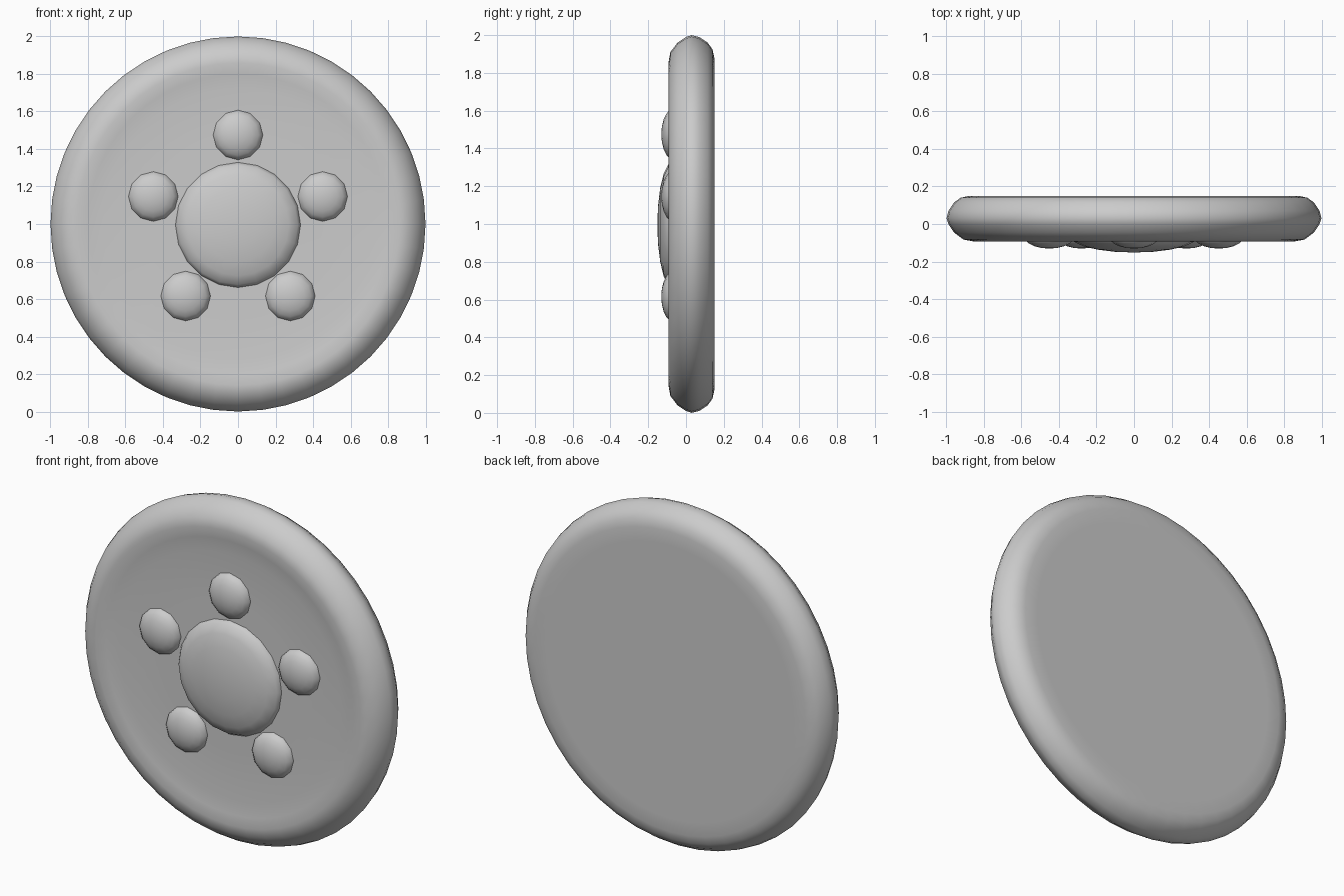
import bpy, bmesh, math

if "Cube" in bpy.data.objects:
    bpy.data.objects.remove(bpy.data.objects["Cube"])

# One flat grey for the whole shield
grey = bpy.data.materials.new("light grey")
grey.diffuse_color = (0.6, 0.6, 0.6, 1)
grey.use_nodes = True
grey.node_tree.nodes["Principled BSDF"].inputs["Base Color"].default_value = grey.diffuse_color


def lathe(name, profile, sides, centre=(0, 0), turn=0.0, angle=50):
    """Spin (radius, y) points round the y axis; radius 0 makes a pole."""
    bm = bmesh.new()
    rings = []
    for r, y in profile:
        if r == 0:
            rings.append([bm.verts.new((centre[0], y, centre[1]))])
        else:
            rings.append([bm.verts.new((
                centre[0] + r * math.cos(turn + 2 * math.pi * i / sides), y,
                centre[1] + r * math.sin(turn + 2 * math.pi * i / sides)))
                for i in range(sides)])
    for a, b in zip(rings, rings[1:]):
        for i in range(sides):
            j = (i + 1) % sides
            quad = [a[i % len(a)], a[j % len(a)], b[j % len(b)], b[i % len(b)]]
            bm.faces.new(list(dict.fromkeys(quad)))
    bmesh.ops.recalc_face_normals(bm, faces=bm.faces)
    mesh = bpy.data.meshes.new(name)
    bm.to_mesh(mesh)
    bm.free()
    mesh.materials.append(grey)
    obj = bpy.data.objects.new(name, mesh)
    bpy.context.collection.objects.link(obj)
    bpy.ops.object.select_all(action='DESELECT')
    obj.select_set(True)
    bpy.context.view_layer.objects.active = obj
    bpy.ops.object.shade_smooth_by_angle(angle=math.radians(angle))
    return obj


# Round board: slightly dished front, rolled rim, flat back
lathe("shield_board", [
    (0, -0.072), (0.45, -0.072), (0.72, -0.074), (0.80, -0.083), (0.86, -0.092),
    (0.91, -0.083), (0.96, -0.045), (0.99, 0.0), (1.0, 0.03), (0.99, 0.07),
    (0.96, 0.115), (0.925, 0.14), (0.88, 0.15), (0.80, 0.15), (0, 0.15)],
    48, (0, 1), math.pi / 2)


def boss(name, radius, base, apex, sides, centre):
    """Shallow dome standing out of the front."""
    steps = 5
    prof = [(radius * math.cos(t), base - (base - apex) * math.sin(t))
            for t in (math.pi / 2 * k / steps for k in range(steps))]
    prof = [(radius, 0.0)] + prof + [(0, apex)]
    return lathe(name, prof, sides, centre, -math.pi / 2, 60)


# Large middle boss and five small studs round it
boss("centre_boss", 0.335, -0.07, -0.152, 20, (0, 0.995))
for k in range(5):
    a = math.pi / 2 + k * 2 * math.pi / 5
    boss("stud_%d" % (k + 1), 0.135, -0.065, -0.131, 12,
         (0.475 * math.cos(a), 1 + 0.475 * math.sin(a)))
